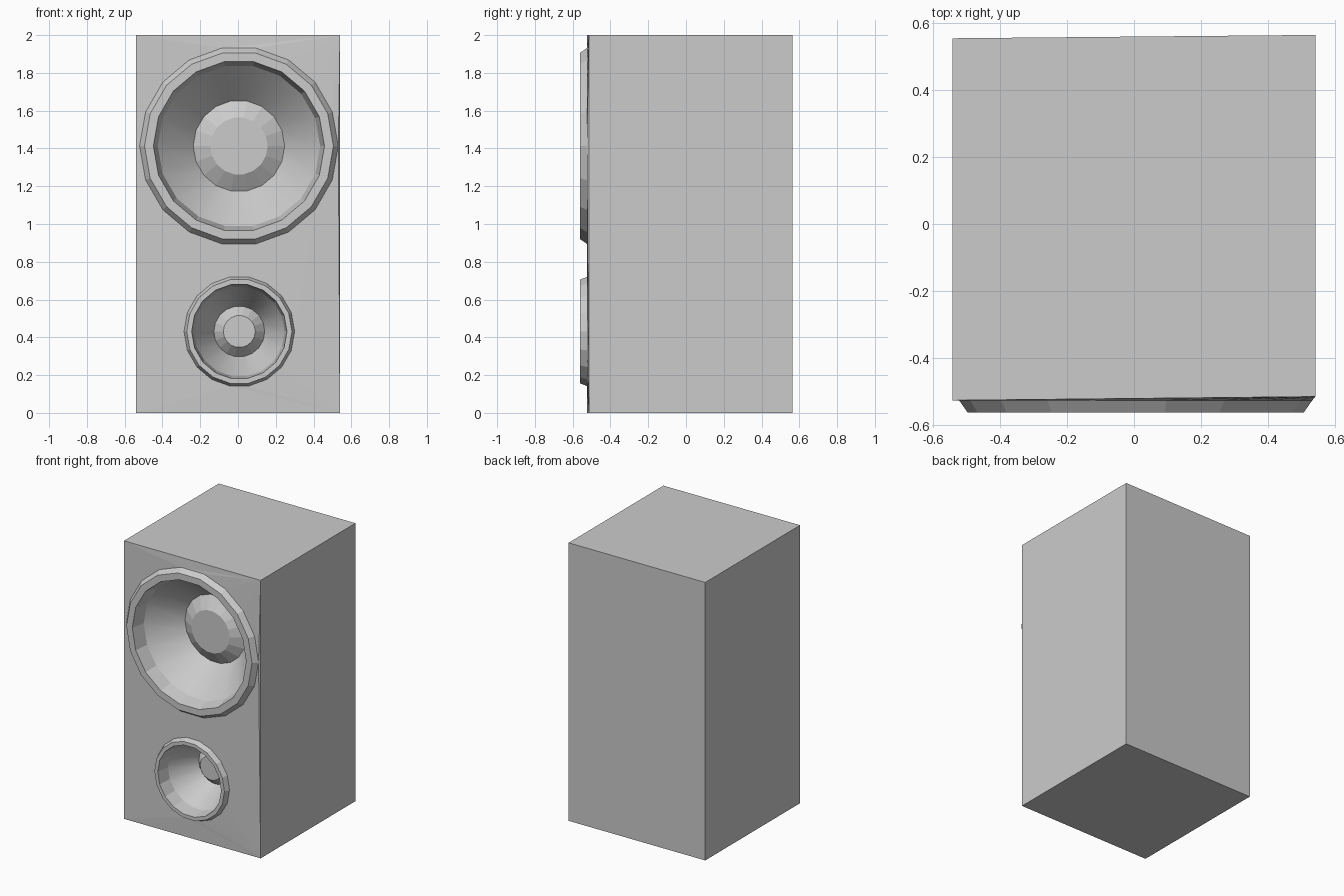
import bpy, bmesh
from math import cos, sin, tau
from mathutils import Vector

if "Cube" in bpy.data.objects:
    bpy.data.objects.remove(bpy.data.objects["Cube"])

SIDES = 18
FRONT = -0.525
# driver profile, outside to inside: radius, y
PROFILE = [(0.526, FRONT), (0.50, -0.562), (0.453, -0.562), (0.43, -0.465),
           (0.242, -0.265), (0.152, -0.32)]
CONE_ROW = 3
# name, centre x, centre z, radial scale
DRIVERS = [("woofer", 0.005, 1.413, 1.0), ("tweeter", 0.007, 0.431, 0.557)]


def ring(bm, cx, cz, r, y):
    return [bm.verts.new((cx + r * cos(tau * i / SIDES), y, cz + r * sin(tau * i / SIDES)))
            for i in range(SIDES)]


def finish(bm, name):
    mesh = bpy.data.meshes.new(name)
    bm.to_mesh(mesh)
    bm.free()
    obj = bpy.data.objects.new(name, mesh)
    bpy.context.collection.objects.link(obj)
    return obj


# cabinet: slightly skewed box whose front has two round openings
bm = bmesh.new()
plan = [(-0.54, FRONT), (0.54, -0.514), (0.54, 0.563), (-0.54, 0.553)]
low = [bm.verts.new((x, y, 0)) for x, y in plan]
top = [bm.verts.new((x, y, 2)) for x, y in plan]
bm.faces.new(low[::-1])
bm.faces.new(top)
for i in (1, 2, 3):
    j = (i + 1) % 4
    bm.faces.new((low[i], low[j], top[j], top[i]))
edges = []
corners = [low[0], low[1], top[1], top[0]]
for a, b in zip(corners, corners[1:] + corners[:1]):
    edges.append(bm.edges.get((a, b)))
for _, cx, cz, s in DRIVERS:
    loop = ring(bm, cx, cz, PROFILE[0][0] * s, FRONT)
    edges += [bm.edges.new((loop[i], loop[(i + 1) % SIDES])) for i in range(SIDES)]
filled = bmesh.ops.triangle_fill(bm, edges=edges, use_beauty=True, normal=Vector((0, -1, 0)))
for f in filled["geom"]:
    if isinstance(f, bmesh.types.BMFace):
        f.normal_update()
        if f.normal.y > 0:
            f.normal_flip()
finish(bm, "cabinet")

# drivers: raised rim, sunken cone and convex dust cap
for name, cx, cz, s in DRIVERS:
    bm = bmesh.new()
    rings = [ring(bm, cx, cz, r * s, y) for r, y in PROFILE]
    for row, (a, b) in enumerate(zip(rings, rings[1:])):
        for i in range(SIDES):
            j = (i + 1) % SIDES
            f = bm.faces.new((a[i], a[j], b[j], b[i]))
            f.smooth = row == CONE_ROW
    bm.faces.new(rings[-1])
    finish(bm, name)
